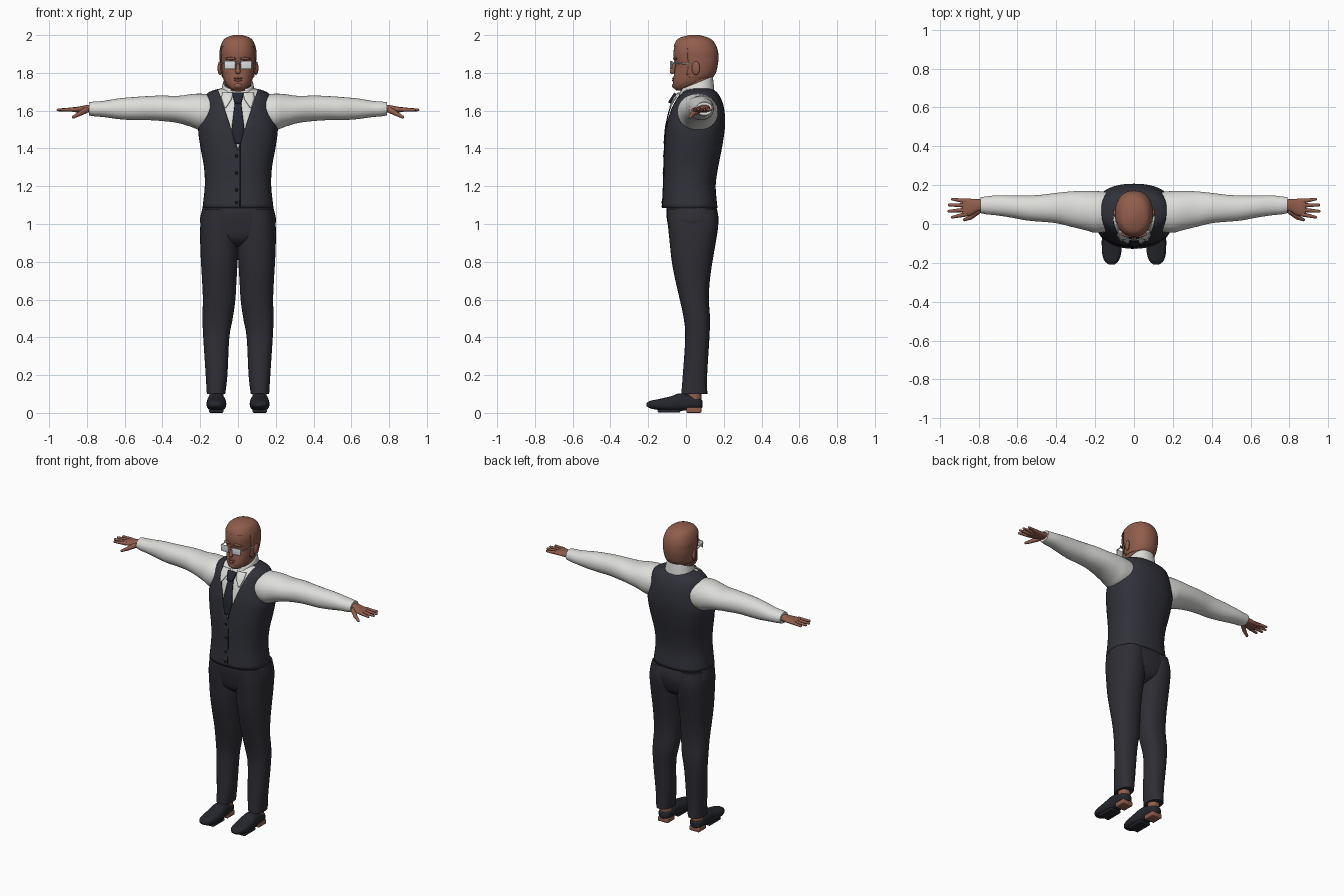
import bpy, bmesh, math
from mathutils import Vector, Matrix

if "Cube" in bpy.data.objects:
    bpy.data.objects.remove(bpy.data.objects["Cube"])


def material(name, rgb, rough=0.7):
    m = bpy.data.materials.new(name)
    m.use_nodes = True
    m.diffuse_color = (*rgb, 1)
    bsdf = m.node_tree.nodes["Principled BSDF"]
    bsdf.inputs["Base Color"].default_value = (*rgb, 1)
    bsdf.inputs["Roughness"].default_value = rough
    return m


SKIN = material("brown skin", (.28, .11, .072))
SHIRT = material("white shirt", (.72, .72, .70))
VEST = material("charcoal vest", (.03, .031, .041))
TROUSER = material("charcoal trousers", (.027, .027, .035))
SHOE = material("dark shoe", (.019, .02, .026))
TIE = material("navy tie", (.018, .02, .032))
BUTTON = material("black button", (.01, .01, .012))
GLASS = material("silver glasses", (.72, .74, .76), 0.3)


def finish(name, bm, mat, thickness=0, offset=-1):
    bmesh.ops.recalc_face_normals(bm, faces=bm.faces)
    me = bpy.data.meshes.new(name)
    bm.to_mesh(me)
    bm.free()
    me.materials.append(mat)
    me.polygons.foreach_set("use_smooth", [True] * len(me.polygons))
    me.set_sharp_from_angle(angle=math.radians(50))
    ob = bpy.data.objects.new(name, me)
    bpy.context.collection.objects.link(ob)
    if thickness:
        mod = ob.modifiers.new("thickness", "SOLIDIFY")
        mod.thickness, mod.offset = thickness, offset
    return ob


def refine(secs, steps=4):
    """Catmull-Rom interpolation of section tuples."""
    pts = [secs[0], *secs, secs[-1]]
    out = []
    for a, b, c, d in zip(pts, pts[1:], pts[2:], pts[3:]):
        for k in range(steps):
            t = k / steps
            out.append([(2*q + (r-p)*t + (2*p-5*q+4*r-s)*t*t + (3*q-p-3*r+s)*t**3) / 2
                        for p, q, r, s in zip(a, b, c, d)])
    return out + [list(secs[-1])]


def loft(secs, axis="z", side=1, power=2.2, grow=0, caps=True, n=40):
    """Sections are (position, low a, high a, low b, high b) across the axis."""
    bm = bmesh.new()
    rings = []
    for t, a0, a1, b0, b1 in refine(secs):
        ring = []
        for i in range(n):
            u = math.tau * i / n
            c, s = math.cos(u), math.sin(u)
            a = (a0+a1)/2 + ((a1-a0)/2 + grow) * math.copysign(abs(c)**(2/power), c)
            b = (b0+b1)/2 + ((b1-b0)/2 + grow) * math.copysign(abs(s)**(2/power), s)
            x, y, z = {"z": (a, b, t), "x": (t, a, b), "y": (a, t, b)}[axis]
            ring.append(bm.verts.new((x * side, y, z)))
        rings.append(ring)
    for lo, hi in zip(rings, rings[1:]):
        for i in range(n):
            j = (i + 1) % n
            bm.faces.new((lo[i], lo[j], hi[j], hi[i]))
    if caps:
        bm.faces.new(rings[0])
        bm.faces.new(rings[-1])
    return bm


def cut(bm, point, normal):
    bmesh.ops.bisect_plane(bm, geom=bm.verts[:] + bm.edges[:] + bm.faces[:],
                           plane_co=point, plane_no=normal)


def remove_faces(bm, rule):
    doomed = [f for f in bm.faces if rule(f.calc_center_median())]
    bmesh.ops.delete(bm, geom=doomed, context="FACES")


def blob(name, loc, size, mat, turn=0):
    bm = bmesh.new()
    m = Matrix.Translation(loc) @ Matrix.Rotation(turn, 4, "Z") @ Matrix.Diagonal((*size, 1))
    bmesh.ops.create_uvsphere(bm, u_segments=20, v_segments=12, radius=1, matrix=m)
    return finish(name, bm, mat)


def rod(name, p0, p1, r0, r1, mat):
    p0, p1 = Vector(p0), Vector(p1)
    d = p1 - p0
    bm = bmesh.new()
    m = Matrix.Translation((p0 + p1) / 2) @ d.to_track_quat("Z", "Y").to_matrix().to_4x4()
    bmesh.ops.create_cone(bm, segments=16, radius1=r0, radius2=r1, depth=d.length, matrix=m)
    for p, r in ((p0, r0), (p1, r1)):
        bmesh.ops.create_uvsphere(bm, u_segments=16, v_segments=8, radius=r,
                                  matrix=Matrix.Translation(p))
    return finish(name, bm, mat)


def box(name, loc, size, mat, bevel=0.004, turn=0):
    bm = bmesh.new()
    m = Matrix.Translation(loc) @ Matrix.Rotation(turn, 4, "Z") @ Matrix.Diagonal((*size, 1))
    bmesh.ops.create_cube(bm, size=1, matrix=m)
    bmesh.ops.bevel(bm, geom=bm.edges[:], offset=bevel, segments=3, affect="EDGES", profile=0.5)
    return finish(name, bm, mat)


# Torso: shirt body under an open vest with a V neck
TORSO = [(1.085, -.188, .188, -.127, .167), (1.2, -.176, .176, -.12, .157),
         (1.3, -.18, .18, -.118, .17), (1.4, -.198, .198, -.115, .19),
         (1.5, -.211, .211, -.108, .205), (1.56, -.2, .2, -.097, .207),
         (1.62, -.185, .185, -.08, .2), (1.66, -.179, .179, -.06, .187),
         (1.69, -.165, .165, -.038, .17), (1.708, -.13, .13, -.02, .15),
         (1.72, -.08, .08, 0, .13)]
finish("shirt_body", loft(TORSO, power=2.4, grow=-.009), SHIRT)
vest = loft(TORSO, power=2.4, caps=False)
for s in (-1, 1):
    cut(vest, (.012 * s, 0, 1.43), (.27 * s, 0, -.09))
cut(vest, (0, .04, 0), (0, 1, 0))
remove_faces(vest, lambda c: c.y < .04 and abs(c.x) < .012 + (c.z - 1.43) / 3)
finish("vest", vest, VEST, .008)
FINE_TORSO = refine(TORSO, 8)


def chest_y(x, z):
    _, a0, a1, b0, b1 = min(FINE_TORSO, key=lambda q: abs(q[0] - z))
    k = max(0, 1 - abs(x / a1) ** 2.4) ** (1 / 2.4)
    return (b0 + b1) / 2 - (b1 - b0) / 2 * k


def plate(name, rows, lift, mat, side=1, thickness=.006):
    """Cloth strip following the chest; rows are (height, left x, right x)."""
    bm = bmesh.new()
    grid = []
    for a, b in zip(rows, rows[1:]):
        for k in range(7):
            z, x0, x1 = [p + (q - p) * k / 6 for p, q in zip(a, b)]
            xs = [x0 + (x1 - x0) * i / 4 for i in range(5)]
            grid.append([bm.verts.new((x * side, chest_y(x, z) - lift, z)) for x in xs])
    for lo, hi in zip(grid, grid[1:]):
        for i in range(4):
            bm.faces.new((lo[i], lo[i+1], hi[i+1], hi[i]))
    bmesh.ops.remove_doubles(bm, verts=bm.verts, dist=.0001)
    return finish(name, bm, mat, thickness, 0)


plate("tie_blade", [(1.65, -.016, .016), (1.5, -.034, .034), (1.425, -.014, .014)], .002, TIE)
plate("tie_knot", [(1.69, -.03, .03), (1.64, -.018, .018)], .016, TIE, thickness=.016)
plate("vest_closure", [(1.43, .009, .012), (1.09, .009, .012)], .001, BUTTON, thickness=.003)
for i, z in enumerate((1.36, 1.27, 1.18, 1.115)):
    blob(f"vest_button_{i + 1}", (-.008, chest_y(0, z) - .001, z), (.008, .004, .008), BUTTON)

# Collar and neck
collar = loft([(1.665, -.1, .1, -.05, .15), (1.70, -.09, .09, -.042, .147),
               (1.745, -.079, .079, -.03, .142)], caps=False)
for v in collar.verts:
    v.co.z += .4 * (v.co.y - .05)
remove_faces(collar, lambda c: c.y < 0 and abs(c.x) < (c.z - 1.66) * .7)
finish("collar", collar, SHIRT, .006)
finish("neck", loft([(1.62, -.075, .075, -.01, .13), (1.7, -.068, .068, -.018, .132),
                     (1.82, -.07, .07, -.02, .14)]), SKIN)

# Head and hair
HEAD = [(1.708, -.025, .025, -.052, -.01), (1.722, -.048, .048, -.066, .05),
        (1.75, -.07, .07, -.069, .105), (1.79, -.083, .083, -.064, .148),
        (1.84, -.09, .09, -.057, .163), (1.88, -.092, .092, -.065, .167),
        (1.92, -.092, .092, -.065, .163), (1.96, -.08, .08, -.053, .146),
        (1.985, -.06, .06, -.03, .117), (2, -.02, .02, .02, .065)]
finish("head", loft(HEAD, power=2.25), SKIN)
hair = loft(HEAD, power=2.25, grow=.005)
cut(hair, (0, .015, 0), (0, 1, .3))
cut(hair, (0, 0, 1.94), (0, 0, 1))
cut(hair, (0, 0, 1.775), (0, 0, 1))
remove_faces(hair, lambda c: c.z < 1.775 or (c.z < 1.94 and c.y + .3 * c.z < .015)
             or (c.z < 1.94 and c.y < .01))
finish("hair", hair, SKIN, .005)
rod("nose", (0, -.06, 1.852), (0, -.073, 1.806), .008, .013, SKIN)
blob("upper_lip", (0, -.066, 1.772), (.024, .007, .005), SKIN)
blob("lower_lip", (0, -.067, 1.761), (.02, .007, .006), SKIN)
blob("chin", (0, -.058, 1.732), (.026, .016, .016), SKIN)
rod("glasses_bridge", (-.014, -.083, 1.85), (.014, -.083, 1.85), .003, .003, GLASS)

# Trouser seat joining the legs
finish("trouser_seat", loft([(.88, -.05, .05, -.03, .09), (.92, -.14, .14, -.078, .145),
                             (1, -.198, .198, -.097, .171), (1.06, -.194, .194, -.104, .168),
                             (1.12, -.175, .175, -.1, .15)], power=2.4), TROUSER)

ARM = [(.14, -.04, .165, 1.5, 1.685), (.2, -.045, .17, 1.497, 1.69), (.25, -.032, .17, 1.515, 1.687),
       (.32, -.015, .168, 1.535, 1.678), (.4, .004, .16, 1.545, 1.68),
       (.48, .012, .15, 1.55, 1.677), (.55, .018, .147, 1.55, 1.672),
       (.63, .033, .147, 1.555, 1.665), (.71, .045, .147, 1.566, 1.652),
       (.76, .05, .142, 1.57, 1.648), (.79, .056, .138, 1.576, 1.645)]
PALM = [(.76, .07, .125, 1.592, 1.632), (.8, .065, .128, 1.59, 1.63),
        (.84, .045, .13, 1.59, 1.622), (.875, .038, .132, 1.594, 1.618), (.885, .05, .12, 1.6, 1.612)]
LEG = [(.1, .068, .165, -.025, .113), (.2, .056, .171, -.017, .112), (.4, .046, .184, -.004, .124),
       (.5, .028, .188, -.012, .127), (.6, .014, .186, -.033, .121), (.7, .008, .19, -.056, .126),
       (.8, .002, .196, -.075, .14), (.9, -.004, .2, -.086, .157), (1, 0, .199, -.096, .171),
       (1.08, .01, .185, -.1, .162)]
SHOE_SHAPE = [(-.208, .1, .13, .035, .052), (-.19, .08, .152, .024, .064), (-.15, .066, .164, .016, .072),
              (-.08, .062, .166, .008, .088), (-.03, .068, .162, .01, .104),
              (.03, .072, .158, .018, .093), (.07, .078, .153, .02, .08), (.087, .1, .13, .03, .065)]

for s, side in ((1, "left"), (-1, "right")):
    # Face details and glasses
    blob(f"{side}_ear", (.096 * s, .052, 1.825), (.011, .022, .036), SKIN, -.3 * s)
    blob(f"{side}_brow", (.038 * s, -.058, 1.876), (.03, .009, .007), SKIN, .25 * s)
    box(f"{side}_lens", (.043 * s, -.078, 1.842), (.06, .007, .043), GLASS, .003, .12 * s)
    rod(f"{side}_temple", (.074 * s, -.073, 1.852), (.096 * s, .045, 1.845), .003, .003, GLASS)
    plate(f"{side}_collar_flap", [(1.695, .026, .085), (1.66, .034, .086), (1.615, .064, .07)],
          .008, SHIRT, s)
    # Sleeve and hand
    finish(f"{side}_sleeve", loft(ARM, "x", s, 2.1), SHIRT)
    finish(f"{side}_palm", loft(PALM, "x", s), SKIN)
    for finger, y, tip_x, tip_y in (("index", .05, .935, .035), ("middle", .073, .953, .066),
                                    ("ring", .096, .952, .098), ("little", .117, .935, .128)):
        rod(f"{side}_{finger}_finger", (.865 * s, y, 1.606), (tip_x * s, tip_y, 1.604),
            .012, .007, SKIN)
    rod(f"{side}_thumb", (.805 * s, .065, 1.602), (.84 * s, .035, 1.583), .016, .012, SKIN)
    rod(f"{side}_thumb_tip", (.84 * s, .035, 1.583), (.872 * s, .022, 1.566), .012, .008, SKIN)
    # Trouser leg, ankle and shoe
    finish(f"{side}_trouser_leg", loft(LEG, side=s, power=2.3), TROUSER)
    rod(f"{side}_ankle", (.115 * s, .045, .06), (.115 * s, .045, .14), .038, .036, SKIN)
    finish(f"{side}_shoe", loft(SHOE_SHAPE, "y", s, 2.5), SHOE)
    box(f"{side}_heel", (.115 * s, .042, .015), (.074, .078, .03), SKIN, .006)
    box(f"{side}_sole", (.115 * s, -.09, .01), (.078, .12, .016), SHOE, .006)
